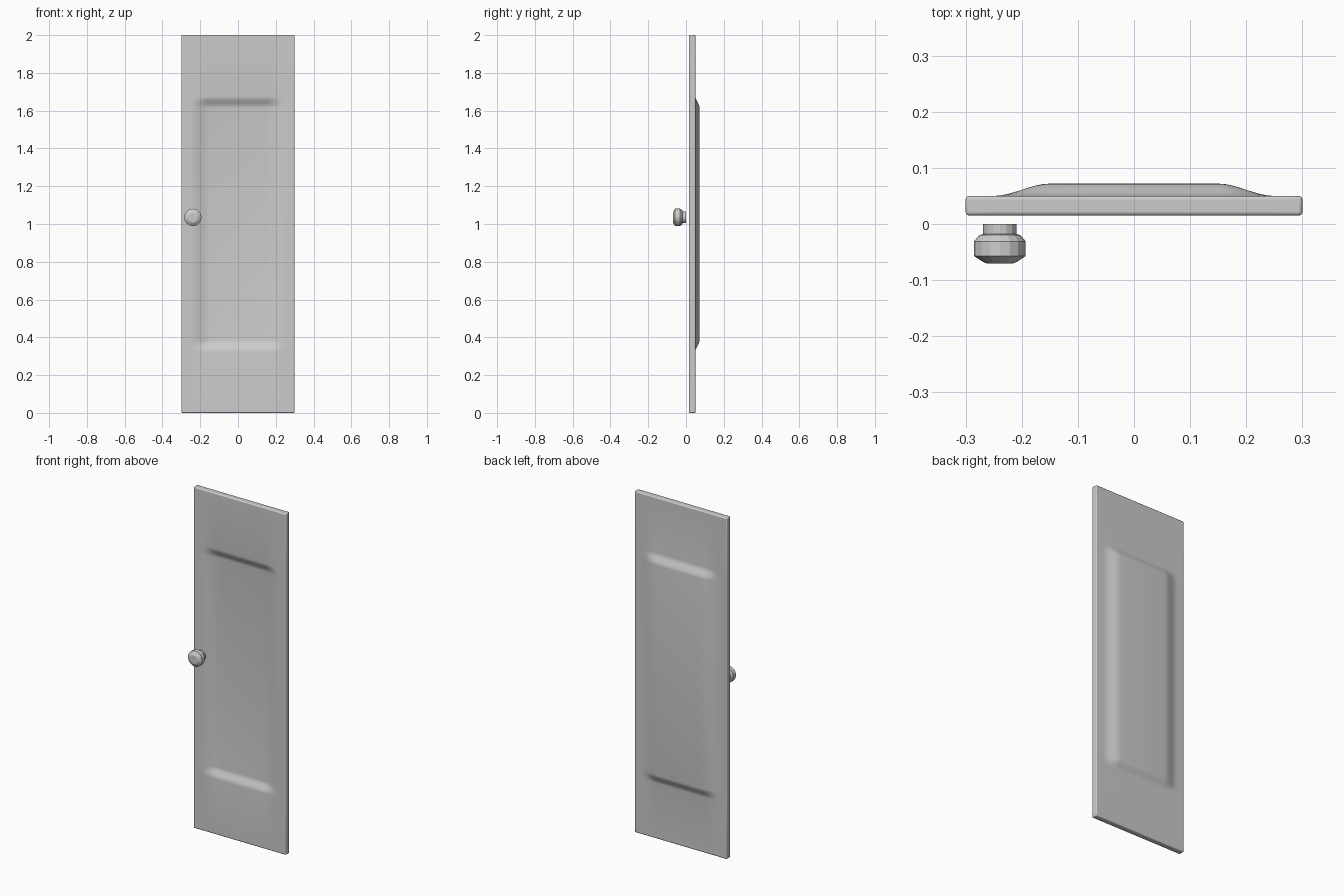
import bpy, bmesh
from math import tau
from mathutils import Vector

if "Cube" in bpy.data.objects:
    bpy.data.objects.remove(bpy.data.objects["Cube"])


def add_object(name, bm):
    bmesh.ops.recalc_face_normals(bm, faces=bm.faces)
    mesh = bpy.data.meshes.new(name)
    bm.to_mesh(mesh)
    bm.free()
    obj = bpy.data.objects.new(name, mesh)
    bpy.context.collection.objects.link(obj)
    bpy.context.view_layer.objects.active = obj
    obj.select_set(True)
    return obj


def ramp(d, outer, inner):
    """Smooth step: 0 beyond outer, 1 within inner."""
    t = min(1, max(0, (outer - d) / (outer - inner)))
    return t * t * (3 - 2 * t)


def stations(half, outer, inner, steps=8):
    """Symmetric grid lines, dense only across the sloping border."""
    slope = [inner + (outer - inner) * i / steps for i in range(steps + 1)]
    pos = slope + [half]
    return [-p for p in reversed(pos)] + pos


# Door slab: a sheet whose middle panel is pressed towards the back
X_EDGE, Z_EDGE = (0.25, 0.15), (0.675, 0.615)
xs = stations(0.3, *X_EDGE)
zs = stations(1.0, *Z_EDGE)
bm = bmesh.new()
rows = [[bm.verts.new((x, 0.015 + 0.022 * ramp(abs(x), *X_EDGE) * ramp(abs(z), *Z_EDGE), z + 1))
         for x in xs] for z in zs]
for low, high in zip(rows, rows[1:]):
    for i in range(len(xs) - 1):
        bm.faces.new((low[i], low[i + 1], high[i + 1], high[i]))
front = bm.faces[:]
copy = bmesh.ops.extrude_face_region(bm, geom=front, use_keep_orig=True)
moved = [v for v in copy["geom"] if isinstance(v, bmesh.types.BMVert)]
bmesh.ops.translate(bm, verts=moved, vec=(0, 0.035, 0))
door = add_object("door_panel", bm)

# Rounded slab rim
bevel = door.modifiers.new("rim", "BEVEL")
bevel.width = 0.006
bevel.segments = 3
bevel.limit_method = "ANGLE"
bevel.angle_limit = 1.0
bpy.ops.object.shade_smooth_by_angle()

# Knob: turned profile (radius, y) around the y axis
profile = [(0, 0), (0.03, 0), (0.03, -0.018), (0.037, -0.02), (0.046, -0.031),
           (0.046, -0.057), (0.031, -0.067), (0.024, -0.07), (0, -0.07)]
centre = Vector((-0.239, 0, 1.035))
bm = bmesh.new()
points = [bm.verts.new(centre + Vector((r, y, 0))) for r, y in profile]
edges = [bm.edges.new(pair) for pair in zip(points, points[1:])]
bmesh.ops.spin(bm, geom=points + edges, cent=centre, axis=(0, 1, 0),
               angle=tau, steps=16, use_duplicate=False)
bmesh.ops.remove_doubles(bm, verts=bm.verts, dist=0.0001)
knob = add_object("door_knob", bm)
